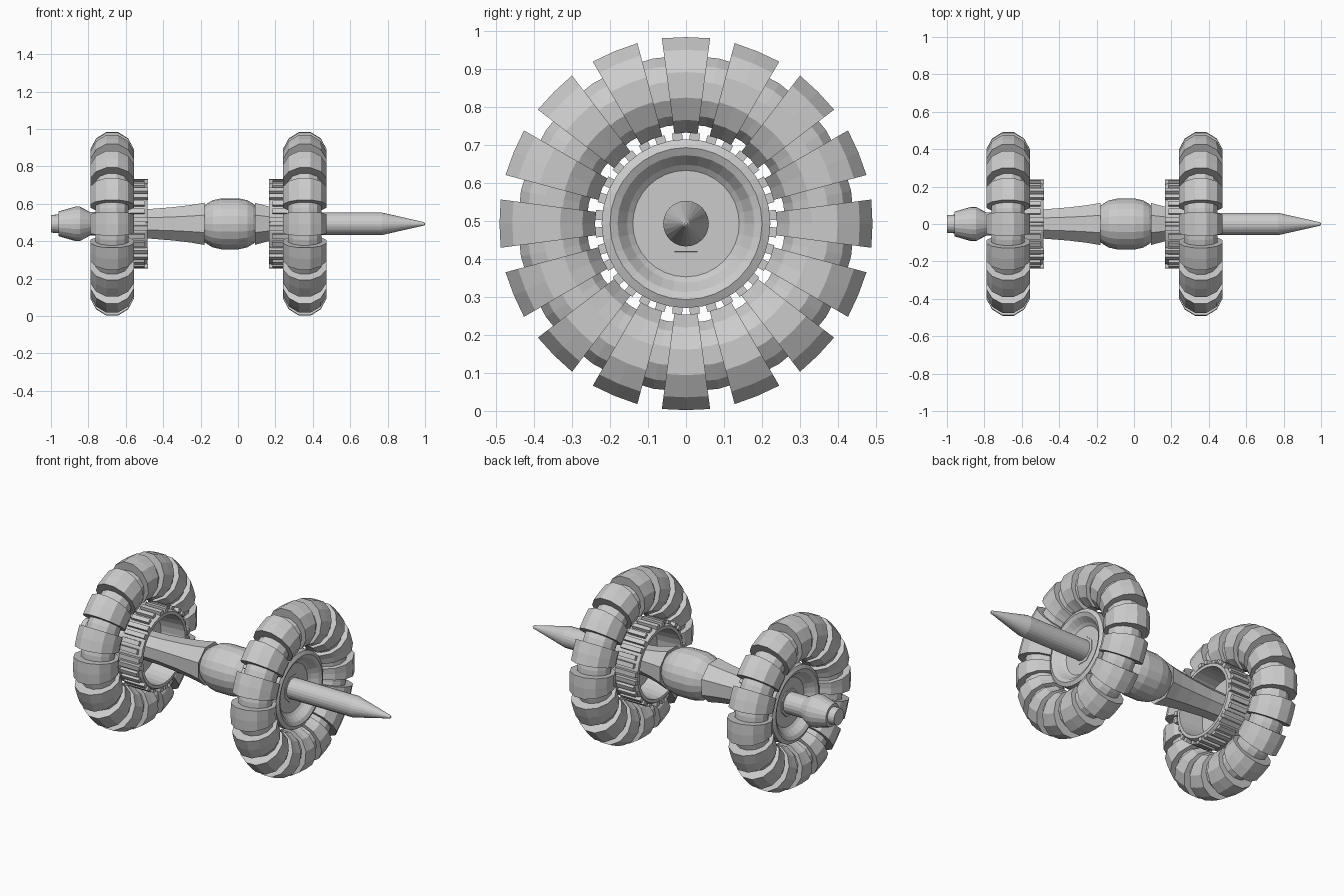
import bpy, bmesh, math
from mathutils import Matrix, Vector

if "Cube" in bpy.data.objects:
    bpy.data.objects.remove(bpy.data.objects["Cube"])

CZ = 0.493                      # height of the axle line

grey = bpy.data.materials.new("plain grey")
grey.diffuse_color = (0.6, 0.6, 0.6, 1)
grey.use_nodes = True
grey.node_tree.nodes["Principled BSDF"].inputs["Base Color"].default_value = grey.diffuse_color


def finish(name, bm):
    bmesh.ops.recalc_face_normals(bm, faces=bm.faces)
    me = bpy.data.meshes.new(name)
    bm.to_mesh(me)
    bm.free()
    me.materials.append(grey)
    ob = bpy.data.objects.new(name, me)
    bpy.context.collection.objects.link(ob)
    return ob


def lathe(name, profile, n=24, turn=0.0, closed=False):
    """Revolve (x, radius) points round the axle line."""
    bm = bmesh.new()
    rings = []
    for x, r in profile:
        rings.append([bm.verts.new((x, r * math.cos(turn + 2 * math.pi * i / n),
                                    CZ + r * math.sin(turn + 2 * math.pi * i / n)))
                      for i in range(n)])
    pairs = list(zip(rings, rings[1:]))
    if closed:
        pairs.append((rings[-1], rings[0]))
    for a, b in pairs:
        for i in range(n):
            j = (i + 1) % n
            bm.faces.new((a[i], a[j], b[j], b[i]))
    if not closed:
        bm.faces.new(rings[0])
        bm.faces.new(rings[-1])
    return finish(name, bm)


def section(cx, cr, rx, rr, n=12):
    """Twelve-sided tyre cross-section as (x, radius) points."""
    return [(cx + rx * math.cos(math.radians(15 + 360 / n * k)),
             cr + rr * math.sin(math.radians(15 + 360 / n * k))) for k in range(n)]


def treads(name, cx):
    """Sixteen wedge-shaped tread blocks standing proud of the tyre."""
    bm = bmesh.new()
    pts = section(cx, 0.365, 0.121, 0.13)
    for k in range(16):
        rot = Matrix.Rotation(2 * math.pi * k / 16, 4, 'X')
        sides = []
        for s in (-1, 0, 1):
            row = []
            for x, r in pts:
                half = 0.030 + (r - 0.235) * 0.131
                rr = r if s == 0 else r - 0.003
                v = rot @ Vector((x, s * half, rr))
                row.append(bm.verts.new((v.x, v.y, v.z + CZ)))
            sides.append(row)
        for a, b in zip(sides, sides[1:]):
            for i in range(12):
                j = (i + 1) % 12
                bm.faces.new((a[i], a[j], b[j], b[i]))
        bm.faces.new(sides[0])
        bm.faces.new(sides[2])
    return finish(name, bm)


def slats(name, cx, d):
    """Pairs of thin slats round the inner drum, alternating in length."""
    bm = bmesh.new()
    for k in range(32):
        ang = 2 * math.pi * (k + 0.5) / 32
        x0, x1 = 0.06, (0.192 if k % 4 in (0, 3) else 0.172)
        mat = (Matrix.Translation((0, 0, CZ)) @ Matrix.Rotation(ang, 4, 'X')
               @ Matrix.Translation((cx + d * (x0 + x1) / 2, 0, 0.228))
               @ Matrix.Diagonal((x1 - x0, 0.026, 0.022, 1)))
        bmesh.ops.create_cube(bm, size=1, matrix=mat)
    return finish(name, bm)


# Two mirrored wheels: d points towards the middle of the axle
for side, cx, d in (("left", -0.673, 1), ("right", 0.357, -1)):
    treads(side + "_tread_blocks", cx)
    lathe(side + "_tyre_core", section(cx, 0.352, 0.092, 0.094), 32, closed=True)
    hub = [(0, 0.03), (0, 0.14), (-0.012, 0.155), (-0.045, 0.18), (-0.055, 0.2),
           (-0.045, 0.222), (0.175, 0.222), (0.19, 0.214), (0.19, 0.196),
           (0.04, 0.185), (0.03, 0.03)]
    lathe(side + "_hub", [(cx + d * a, r) for a, r in hub], 32, closed=True)
    slats(side + "_drum_slats", cx, d)

# Axle: pointed right end, stepped left end
lathe("nose_shaft", [(0.25, 0.06), (0.77, 0.06), (0.995, 0.009), (1.0, 0.004)], 24)
lathe("tail_cap", [(-1.0, 0.036), (-1.0, 0.047), (-0.96, 0.05), (-0.96, 0.066),
                   (-0.87, 0.092), (-0.845, 0.092), (-0.79, 0.062), (-0.6, 0.062)], 20)

# Middle barrel and the eight-sided flared sleeves beside it
lathe("middle_barrel", [(-0.19, 0.09), (-0.165, 0.108), (-0.135, 0.126), (-0.09, 0.136),
                        (0.005, 0.136), (0.05, 0.126), (0.08, 0.108), (0.1, 0.09)], 20)
lathe("left_sleeve", [(-0.68, 0.08), (-0.48, 0.085), (-0.35, 0.096), (-0.25, 0.109),
                      (-0.18, 0.122), (-0.195, 0.09)], 8, math.pi / 8)
lathe("right_sleeve", [(0.105, 0.09), (0.09, 0.122), (0.165, 0.1), (0.24, 0.085),
                       (0.36, 0.08)], 8, math.pi / 8)
